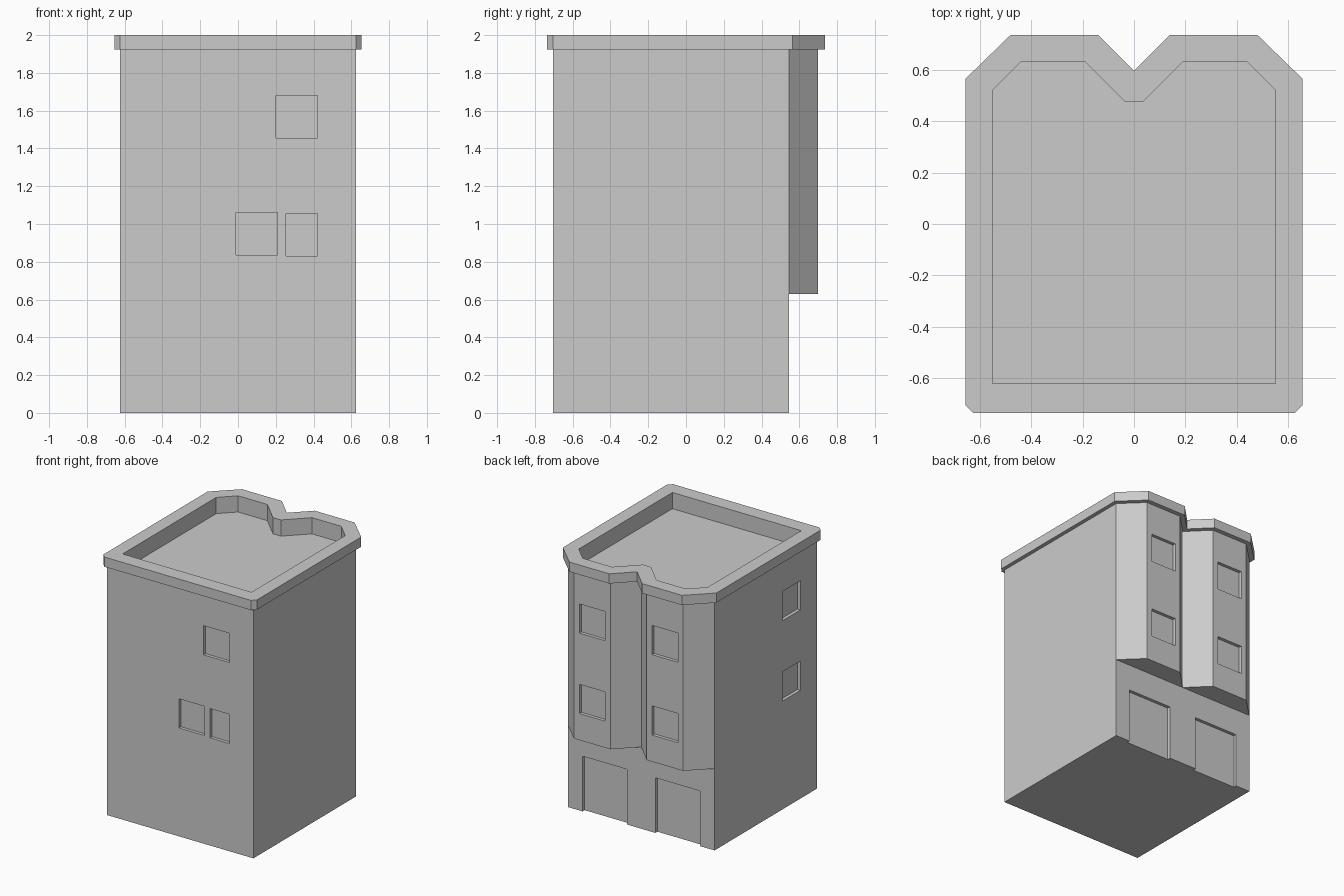
import bpy
import bmesh

cube = bpy.data.objects.get("Cube")
if cube:
    bpy.data.objects.remove(cube, do_unlink=True)

stone = bpy.data.materials.new("plain_grey")
stone.use_nodes = True
GREY = (0.6, 0.6, 0.6, 1)
stone.diffuse_color = GREY
stone.node_tree.nodes["Principled BSDF"].inputs["Base Color"].default_value = GREY


def add_prism(bm, outline, z0, z1):
    """Closed upright prism from an anticlockwise outline."""
    base = bm.faces.new([bm.verts.new((x, y, z0)) for x, y in outline])
    top = bmesh.ops.extrude_face_region(bm, geom=[base], use_keep_orig=True)["geom"]
    verts = [v for v in top if isinstance(v, bmesh.types.BMVert)]
    bmesh.ops.translate(bm, verts=verts, vec=(0, 0, z1 - z0))
    bmesh.ops.recalc_face_normals(bm, faces=bm.faces)


def make(name, prisms):
    bm = bmesh.new()
    for outline, z0, z1 in prisms:
        add_prism(bm, outline, z0, z1)
    mesh = bpy.data.meshes.new(name)
    bm.to_mesh(mesh)
    bm.free()
    mesh.materials.append(stone)
    obj = bpy.data.objects.new(name, mesh)
    bpy.context.collection.objects.link(obj)
    return obj


def carve(obj, prisms):
    """Cut the given prisms out of an object."""
    cutter = make("cutter", prisms)
    cutter.hide_render = True
    mod = obj.modifiers.new("carve", 'BOOLEAN')
    mod.operation = 'DIFFERENCE'
    mod.solver = 'EXACT'
    mod.object = cutter
    bpy.context.view_layer.objects.active = obj
    bpy.ops.object.modifier_apply(modifier=mod.name)
    bpy.data.objects.remove(cutter, do_unlink=True)


def rect(x0, x1, y0, y1):
    return [(x0, y0), (x1, y0), (x1, y1), (x0, y1)]


def mirrored(half):
    """Complete a right-hand half outline, skipping points on the axis."""
    return half + [(-x, y) for x, y in reversed(half) if x > 0]


# Main dimensions
W, FRONT, BACK, BAY = 0.625, -0.705, 0.545, 0.70
FLOOR, EAVES, TOP, ROOF = 0.63, 1.925, 2.0, 1.875
DEPTH, OUT = 0.025, 0.2

# Outlines
bay_plan = mirrored([(W, FRONT), (W, BACK), (0.465, BAY), (0.155, BAY), (0, BACK)])
cornice_plan = mirrored([(0.625, -0.735), (0.655, -0.705), (0.655, 0.565),
                         (0.48, 0.735), (0.14, 0.735), (0, 0.595)])
roof_plan = mirrored([(0.55, -0.62), (0.55, 0.52), (0.44, 0.63),
                      (0.19, 0.63), (0.035, 0.475)])
well = (roof_plan, ROOF, TOP + OUT)

# Ground floor with two recessed doorways at the back
ground_floor = make("ground_floor", [(rect(-W, W, FRONT, BACK), 0, FLOOR)])
carve(ground_floor, [(rect(x, x + 0.38, BACK - DEPTH, BACK + OUT), -OUT, 0.425)
                     for x in (-0.5, 0.12)])

# Upper floors with twin bays, recessed windows and sunken flat roof
upper_floors = make("upper_floors", [(bay_plan, FLOOR, EAVES)])
rows = [(0.835, 1.06), (1.455, 1.68)]
cuts = [well]
for z0, z1 in rows:
    for x in (-0.42, 0.2):
        cuts.append((rect(x, x + 0.22, BAY - DEPTH, BAY + OUT), z0, z1))
    cuts.append((rect(-W - OUT, -W + DEPTH, -0.50, -0.28), z0, z1))
for x0, x1, (z0, z1) in [(0.2, 0.42, rows[1]), (-0.01, 0.21, rows[0]),
                         (0.255, 0.42, (0.83, 1.055))]:
    cuts.append((rect(x0, x1, FRONT - OUT, FRONT + DEPTH), z0, z1))
carve(upper_floors, cuts)

# Overhanging parapet ring
parapet = make("parapet", [(cornice_plan, EAVES, TOP)])
carve(parapet, [well])
